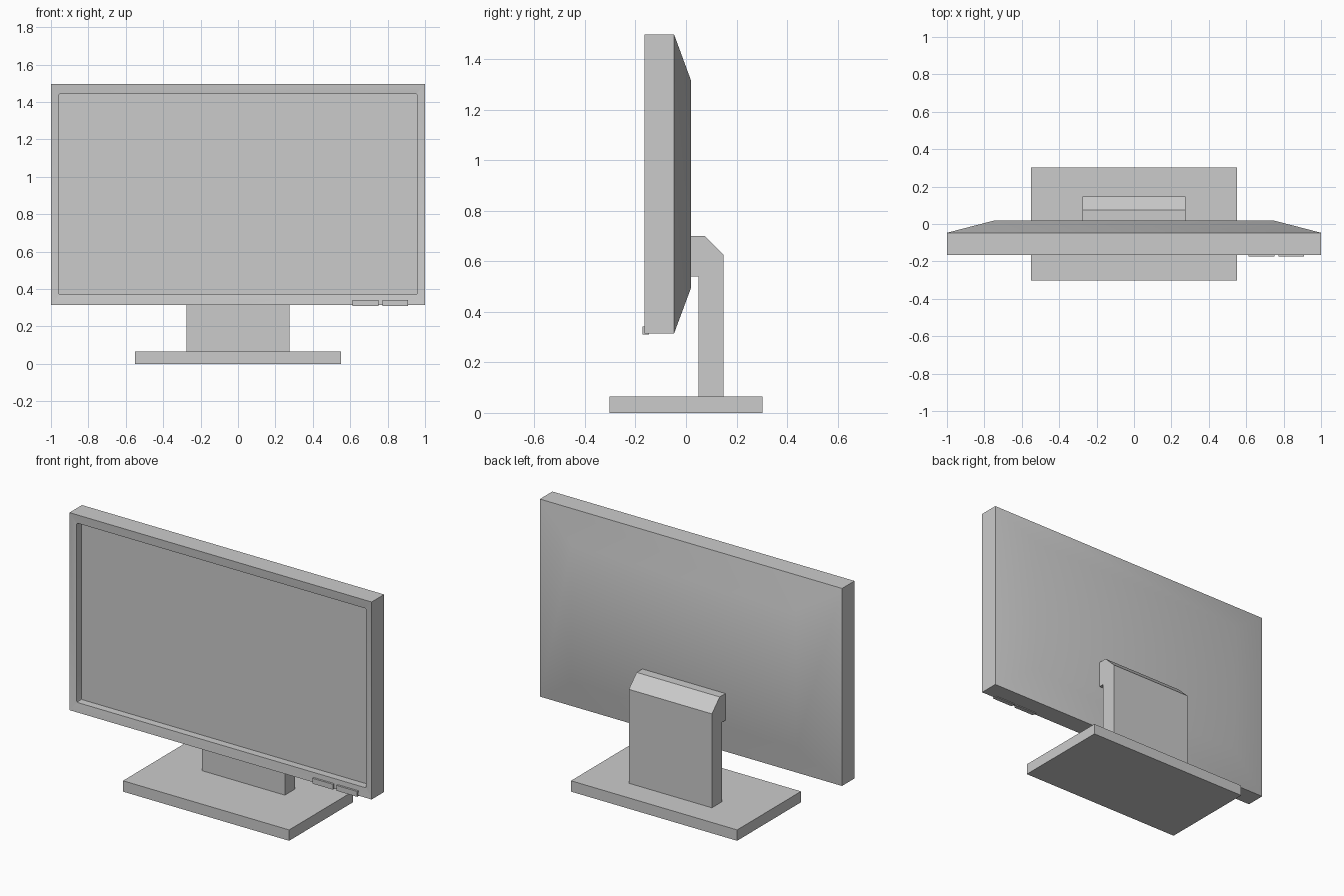
import bpy, bmesh

if "Cube" in bpy.data.objects:
    bpy.data.objects.remove(bpy.data.objects["Cube"])


def finish(name, bm, smooth=False):
    bmesh.ops.recalc_face_normals(bm, faces=bm.faces)
    mesh = bpy.data.meshes.new(name)
    bm.to_mesh(mesh)
    bm.free()
    ob = bpy.data.objects.new(name, mesh)
    bpy.context.collection.objects.link(ob)
    if smooth:
        bpy.ops.object.select_all(action='DESELECT')
        ob.select_set(True)
        bpy.context.view_layer.objects.active = ob
        bpy.ops.object.shade_smooth_by_angle(angle=0.5236)
    return ob


def box(name, x0, x1, y0, y1, z0, z1):
    bm = bmesh.new()
    bmesh.ops.create_cube(bm, size=1)
    for v in bm.verts:
        v.co.x = x1 if v.co.x > 0 else x0
        v.co.y = y1 if v.co.y > 0 else y0
        v.co.z = z1 if v.co.z > 0 else z0
    return finish(name, bm)


def extrude_x(name, profile, half):
    bm = bmesh.new()
    face = bm.faces.new([bm.verts.new((-half, y, z)) for y, z in profile])
    ext = bmesh.ops.extrude_face_region(bm, geom=[face])
    moved = [g for g in ext['geom'] if isinstance(g, bmesh.types.BMVert)]
    bmesh.ops.translate(bm, verts=moved, vec=(2 * half, 0, 0))
    return finish(name, bm)


# Screen housing: rectangular rings from the recessed display to the tapered back
# each ring: half width, y, bottom z, top z
rings = [(0.958, -0.112, 0.37, 1.443),
         (0.958, -0.157, 0.37, 1.443),
         (1.0, -0.165, 0.315, 1.497),
         (1.0, -0.047, 0.315, 1.497),
         (0.742, 0.02, 0.495, 1.315)]
bm = bmesh.new()
loops = [[bm.verts.new((sx * w, y, z)) for sx, z in
          ((-1, z0), (1, z0), (1, z1), (-1, z1))] for w, y, z0, z1 in rings]
for a, b in zip(loops, loops[1:]):
    for i in range(4):
        j = (i + 1) % 4
        bm.faces.new((a[i], a[j], b[j], b[i]))
bm.faces.new(loops[0])
bm.faces.new(loops[-1])
# Slightly rounded corners of the display recess
corners = [bm.edges.get((loops[0][i], loops[1][i])) for i in range(4)]
bmesh.ops.bevel(bm, geom=corners, offset=0.008, segments=2, profile=0.5,
                affect='EDGES')
finish("screen_housing", bm, smooth=True)

# Two button bars under the right side of the bezel
for i, x in enumerate((0.613, 0.773)):
    box(f"button_bar_{i + 1}", x, x + 0.137, -0.173, -0.146, 0.31, 0.342)

# Stand neck with chamfered top and a hook reaching the housing
extrude_x("stand_neck", [(0.05, 0.065), (0.148, 0.065), (0.148, 0.627),
                         (0.074, 0.70), (0.02, 0.70), (0.02, 0.54),
                         (0.05, 0.54)], 0.275)

# Base plate
box("base_plate", -0.55, 0.55, -0.302, 0.302, 0, 0.065)
